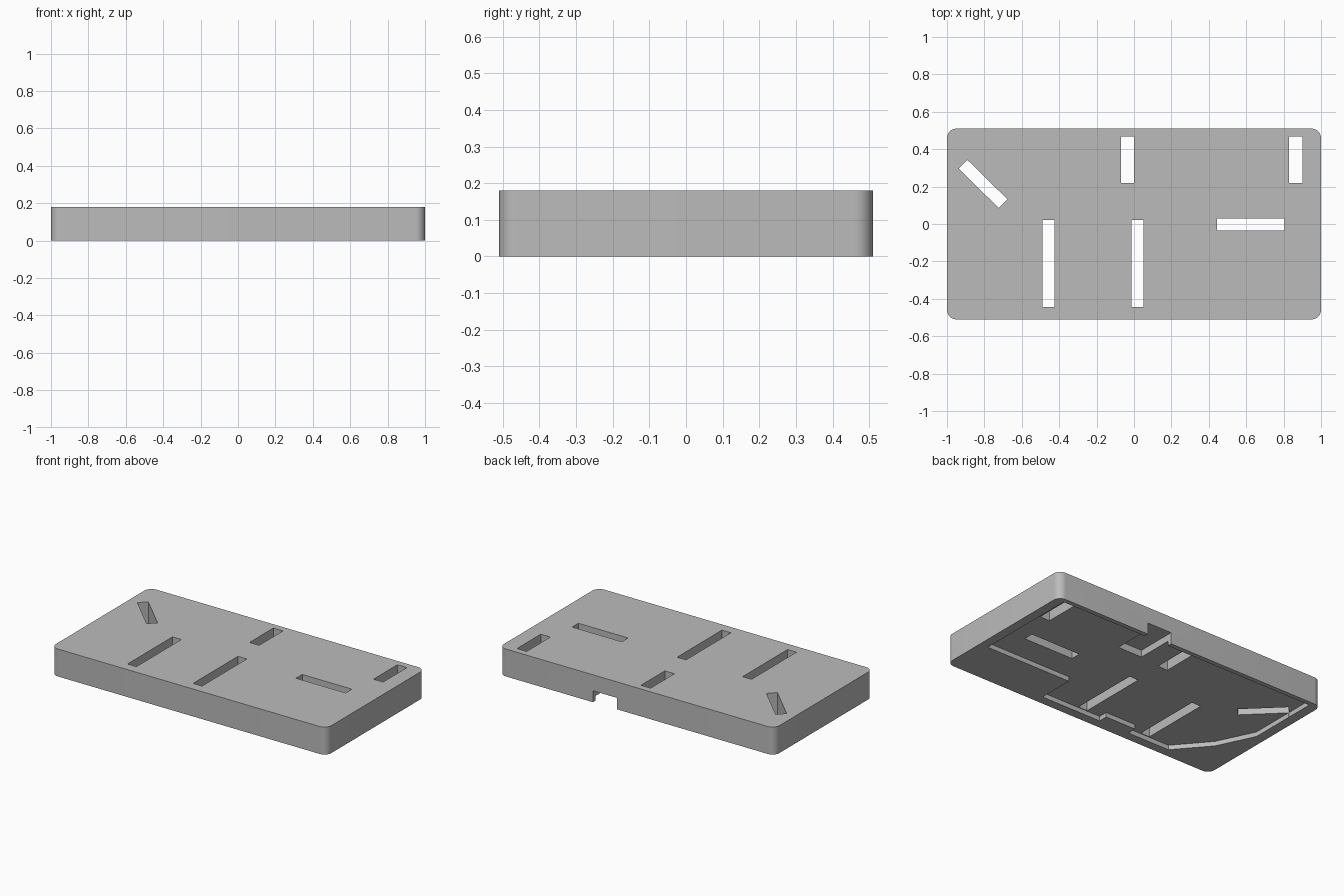
import bpy
import bmesh
from math import cos, sin, pi, radians

if "Cube" in bpy.data.objects:
    bpy.data.objects.remove(bpy.data.objects["Cube"], do_unlink=True)

HALF_X, HALF_Y, HEIGHT, RADIUS = 1.0, 0.51, 0.18, 0.05

grey = bpy.data.materials.new("plain_grey")
grey.use_nodes = True
grey.diffuse_color = (0.5, 0.5, 0.5, 1)
grey.node_tree.nodes["Principled BSDF"].inputs["Base Color"].default_value = (0.5, 0.5, 0.5, 1)


def prism(name, outline, z0, z1):
    """Extrude a flat outline from z0 up to z1."""
    bm = bmesh.new()
    base = bm.faces.new([bm.verts.new((x, y, z0)) for x, y in outline])
    top = bmesh.ops.extrude_face_region(bm, geom=[base])["geom"]
    verts = [v for v in top if isinstance(v, bmesh.types.BMVert)]
    bmesh.ops.translate(bm, verts=verts, vec=(0, 0, z1 - z0))
    bmesh.ops.recalc_face_normals(bm, faces=bm.faces)
    mesh = bpy.data.meshes.new(name)
    bm.to_mesh(mesh)
    bm.free()
    mesh.materials.append(grey)
    obj = bpy.data.objects.new(name, mesh)
    bpy.context.collection.objects.link(obj)
    return obj


def rectangle(cx, cy, w, d, degrees=0):
    a = radians(degrees)
    corners = [(-w / 2, -d / 2), (w / 2, -d / 2), (w / 2, d / 2), (-w / 2, d / 2)]
    return [(cx + x * cos(a) - y * sin(a), cy + x * sin(a) + y * cos(a)) for x, y in corners]


def rounded_rectangle(hx, hy, r, steps=10):
    points = []
    for i, (sx, sy) in enumerate([(1, 1), (-1, 1), (-1, -1), (1, -1)]):
        for k in range(steps + 1):
            a = (i + k / steps) * pi / 2
            points.append((sx * (hx - r) + r * cos(a), sy * (hy - r) + r * sin(a)))
    return points


# Cover plate with rounded vertical corners
plate = prism("cover_plate", rounded_rectangle(HALF_X, HALF_Y, RADIUS), 0, HEIGHT)
cutters = []

# Shallow recess under the plate, with a step, a tab and a slanted corner
recess = [(0.94, 0.48), (-0.935, 0.48), (-0.935, 0.0), (-0.82, -0.24), (-0.64, -0.45),
          (-0.335, -0.45), (-0.335, -0.39), (-0.115, -0.39), (-0.115, -0.45),
          (0.32, -0.45), (0.32, -0.21), (0.94, -0.21)]
cutters.append(prism("recess_cutter", recess, -0.1, 0.03))

# Deeper channel that opens through the back wall
cutters.append(prism("channel_cutter", rectangle(0.232, 0.42, 0.175, 0.36), -0.1, 0.075))

# Slots through the whole plate: centre, size, turn
slots = [(-0.035, 0.343, 0.07, 0.247, 0), (0.865, 0.343, 0.07, 0.247, 0),
         (-0.458, -0.212, 0.065, 0.465, 0), (0.018, -0.212, 0.065, 0.465, 0),
         (0.625, -0.002, 0.36, 0.065, 0), (-0.807, 0.214, 0.3, 0.066, -44.5)]
for slot in slots:
    cutters.append(prism("slot_cutter", rectangle(*slot), -0.1, HEIGHT + 0.1))

# Cut everything out and drop the cutters
bpy.ops.object.select_all(action='DESELECT')
bpy.context.view_layer.objects.active = plate
plate.select_set(True)
for cutter in cutters:
    cutter.hide_render = True
    cut = plate.modifiers.new("cut", 'BOOLEAN')
    cut.operation = 'DIFFERENCE'
    cut.solver = 'EXACT'
    cut.object = cutter
    bpy.ops.object.modifier_apply(modifier=cut.name)
    bpy.data.objects.remove(cutter, do_unlink=True)

bpy.ops.object.shade_smooth_by_angle(angle=radians(30))
